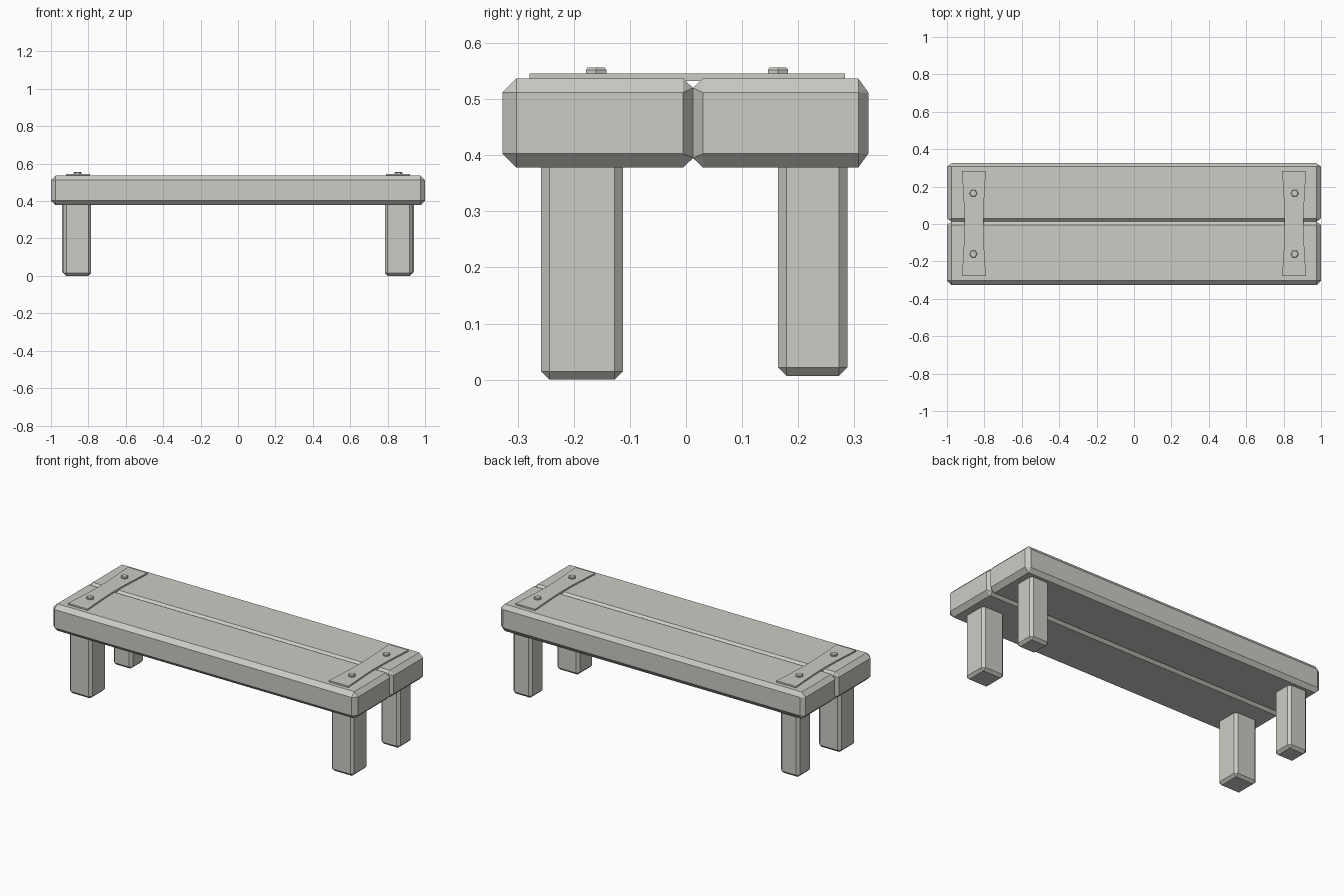
import bpy, bmesh
from math import cos, sin, pi
from itertools import product

cube = bpy.data.objects.get("Cube")
if cube:
    bpy.data.objects.remove(cube, do_unlink=True)

# Single pale grey finish
GREY = (0.6, 0.605, 0.56, 1)
mat = bpy.data.materials.new("pale_grey")
mat.use_nodes = True
mat.diffuse_color = GREY
bsdf = next(n for n in mat.node_tree.nodes if n.type == 'BSDF_PRINCIPLED')
bsdf.inputs["Base Color"].default_value = GREY


def finish(name, bm):
    bmesh.ops.recalc_face_normals(bm, faces=bm.faces)
    mesh = bpy.data.meshes.new(name)
    bm.to_mesh(mesh)
    bm.free()
    mesh.materials.append(mat)
    obj = bpy.data.objects.new(name, mesh)
    bpy.context.collection.objects.link(obj)
    return obj


def chamfered_block(name, xs, ys, zs, bevel, y_bevels=None, side_z=None):
    """Box with flat chamfers; the low-y and high-y sides may differ."""
    y_bevels = y_bevels or (bevel, bevel)
    side_z = side_z or (bevel, bevel)
    bm = bmesh.new()
    for i, j, k in product((0, 1), repeat=3):
        x, y, z = xs[i], ys[j], zs[k]
        xi = x + bevel * (1 - 2 * i)
        yi = y + y_bevels[j] * (1 - 2 * j)
        zi = z + bevel * (1 - 2 * k)
        zs_in = z + side_z[j] * (1 - 2 * k)
        for p in ((x, yi, zi), (xi, y, zs_in), (xi, yi, z)):
            bm.verts.new(p)
    bmesh.ops.convex_hull(bm, input=bm.verts)
    bmesh.ops.dissolve_limit(bm, angle_limit=0.01, verts=bm.verts, edges=bm.edges)
    return finish(name, bm)


def prism(name, outline, z0, z1, top_scale=1.0, centre=(0, 0)):
    """Extruded outline, optionally shrunk towards its top."""
    bm = bmesh.new()
    cx, cy = centre
    low = [bm.verts.new((cx + x, cy + y, z0)) for x, y in outline]
    high = [bm.verts.new((cx + x * top_scale, cy + y * top_scale, z1)) for x, y in outline]
    bm.faces.new(low[::-1])
    bm.faces.new(high)
    n = len(outline)
    for i in range(n):
        j = (i + 1) % n
        bm.faces.new((low[i], low[j], high[j], high[i]))
    return finish(name, bm)


# Seat planks with a V groove between them
SEAT_Z = (0.378, 0.537)
chamfered_block("front_plank", (-1, 1), (-0.327, 0.0125), SEAT_Z, 0.025,
                (0.025, 0.0175), (0.025, 0.017))
chamfered_block("back_plank", (-1, 1), (0.0125, 0.325), SEAT_Z, 0.025,
                (0.0175, 0.018), (0.017, 0.025))

# Waisted strap outline
half = [(0.064, -0.279), (0.057, -0.17), (0.052, -0.08), (0.0505, 0),
        (0.052, 0.08), (0.057, 0.17), (0.064, 0.283)]
strap = half + [(-x, y) for x, y in reversed(half)]
hexagon = [(0.021 * cos(a * pi / 3), 0.021 * sin(a * pi / 3)) for a in range(6)]

for side, s in (("right", -1), ("left", 1)):
    # Legs: the front pair is thicker and sits a little further in
    for row, cx, w, ys, z in (("front", 0.859, 0.147, (-0.258, -0.112), 0.0),
                              ("back", 0.878, 0.124, (0.164, 0.288), 0.007)):
        x = s * cx
        chamfered_block(f"{row}_{side}_leg", (x - w / 2, x + w / 2), ys, (z, 0.42), 0.015)

    # Strap across both planks
    prism(f"{side}_strap", strap, 0.532, 0.546, centre=(s * 0.856, 0))

    # Hexagonal bolts: straight sides with a tapered cap
    for row, y in (("front", -0.16), ("back", 0.164)):
        c = (s * 0.859, y)
        prism(f"{row}_{side}_bolt", hexagon, 0.542, 0.552, centre=c)
        prism(f"{row}_{side}_bolt_cap", hexagon, 0.552, 0.556, 0.84, c)
